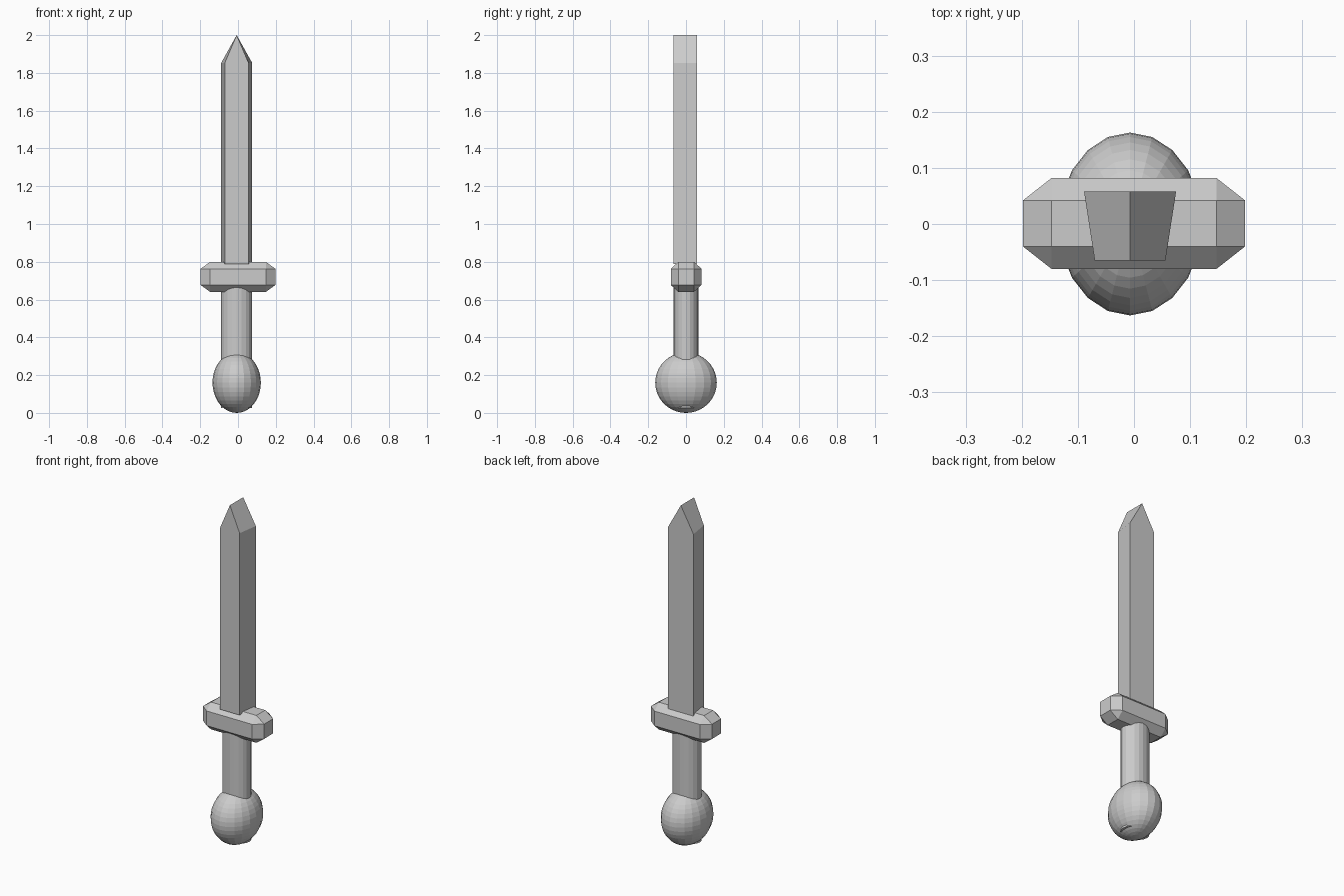
import bpy, bmesh
from mathutils import Vector

if "Cube" in bpy.data.objects:
    bpy.data.objects.remove(bpy.data.objects["Cube"])

CX = -0.007  # axis shared by blade, grip and pommel


def finish(name, bm):
    bmesh.ops.recalc_face_normals(bm, faces=bm.faces)
    mesh = bpy.data.meshes.new(name)
    bm.to_mesh(mesh)
    bm.free()
    obj = bpy.data.objects.new(name, mesh)
    bpy.context.collection.objects.link(obj)
    return obj


def place(bm, scale, offset):
    bmesh.ops.scale(bm, vec=Vector(scale), verts=bm.verts)
    bmesh.ops.translate(bm, vec=Vector(offset), verts=bm.verts)


# Pommel: 20-sided sphere, flattened across x
bm = bmesh.new()
bmesh.ops.create_uvsphere(bm, u_segments=20, v_segments=20, radius=1)
place(bm, (0.128, 0.163, 0.16), (CX, 0, 0.16))
finish("pommel", bm)

# Grip: oval cylinder running through the pommel into the guard
bm = bmesh.new()
bmesh.ops.create_cone(bm, cap_ends=True, segments=20, radius1=1, radius2=1, depth=1)
bottom, top = 0.026, 0.72
place(bm, (0.082, 0.066, top - bottom), (CX, 0, (top + bottom) / 2))
finish("grip", bm)

# Guard: chamfered bar, chamfer stretched with the scale
bm = bmesh.new()
bmesh.ops.create_cube(bm, size=2)
bmesh.ops.bevel(bm, geom=bm.edges[:], offset=0.5, segments=1,
                affect='EDGES', profile=0.5)
for v in bm.verts:
    for i, (full, flat) in enumerate(((0.198, 0.147), (0.081, 0.041), (0.08, 0.043))):
        v.co[i] = (full if abs(v.co[i]) > 0.75 else flat) * (1 if v.co[i] > 0 else -1)
bmesh.ops.translate(bm, vec=Vector((0, 0.001, 0.72)), verts=bm.verts)
finish("guard", bm)

# Blade: pointed outline, narrower at the front face than at the back
bm = bmesh.new()
loops = []
for y, half in ((-0.065, 0.063), (0.058, 0.082)):
    outline = [(-half, 0.787), (half, 0.787), (half, 1.853), (0, 2.0), (-half, 1.853)]
    loops.append([bm.verts.new((CX + x, y, z)) for x, z in outline])
front, back = loops
bm.faces.new(front)
bm.faces.new(back[::-1])
for i in range(5):
    j = (i + 1) % 5
    bm.faces.new((front[i], back[i], back[j], front[j]))
finish("blade", bm)
